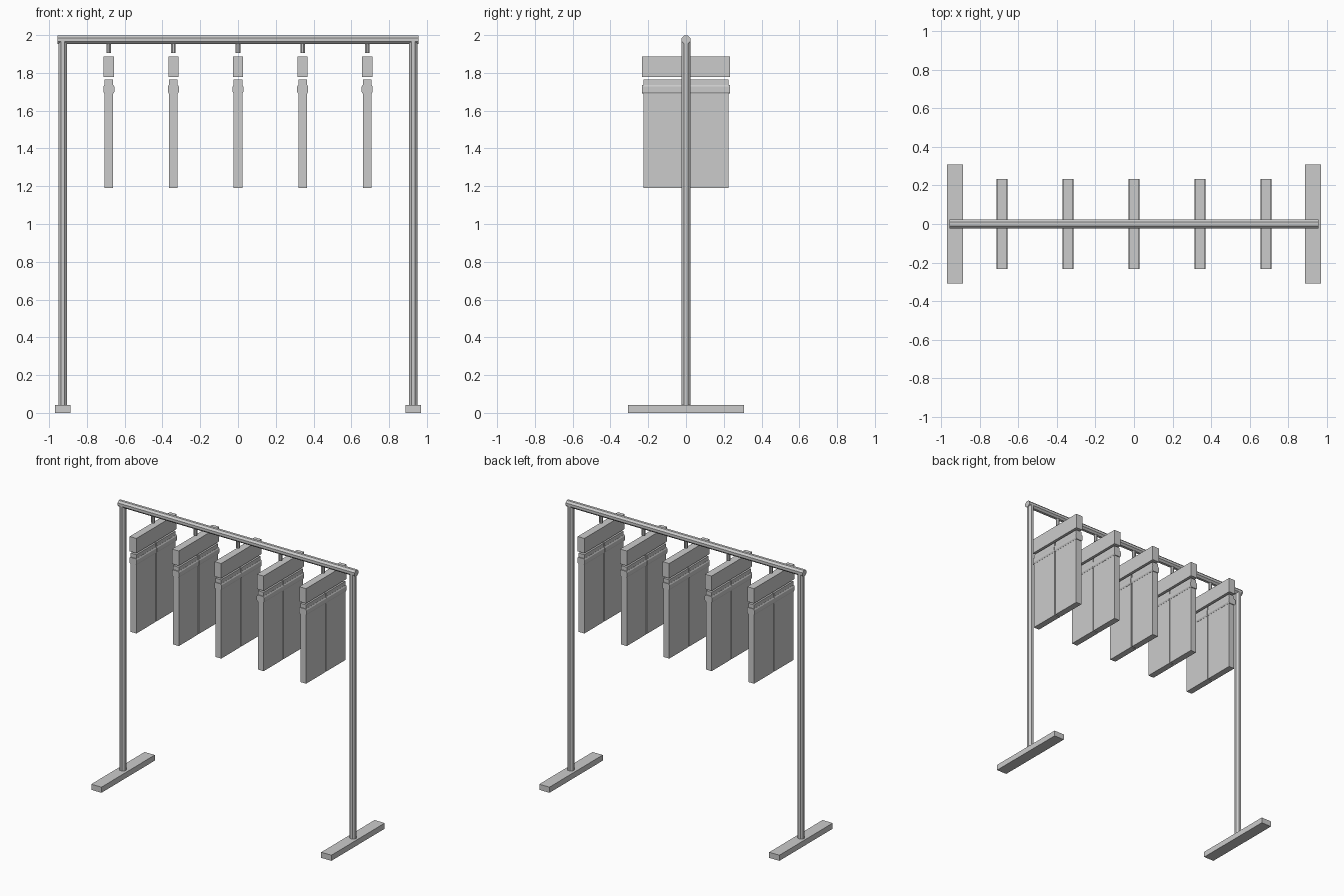
import bpy, bmesh
from math import pi
from mathutils import Matrix

if "Cube" in bpy.data.objects:
    bpy.data.objects.remove(bpy.data.objects["Cube"])


def mesh_object(name, bm):
    bmesh.ops.recalc_face_normals(bm, faces=bm.faces)
    me = bpy.data.meshes.new(name)
    bm.to_mesh(me)
    bm.free()
    ob = bpy.data.objects.new(name, me)
    bpy.context.collection.objects.link(ob)
    return ob


def box(name, lo, hi):
    bm = bmesh.new()
    size = [b - a for a, b in zip(lo, hi)]
    mid = [(a + b) / 2 for a, b in zip(lo, hi)]
    bmesh.ops.create_cube(bm, size=1, matrix=Matrix.Translation(mid) @ Matrix.Diagonal((*size, 1)))
    return mesh_object(name, bm)


def tube(name, center, radius, length, axis='Z'):
    # eight-sided bar with flats facing the axes
    bm = bmesh.new()
    m = Matrix.Translation(center)
    if axis == 'X':
        m = m @ Matrix.Rotation(pi / 2, 4, 'Y')
    m = m @ Matrix.Rotation(pi / 8, 4, 'Z')
    bmesh.ops.create_cone(bm, cap_ends=True, segments=8, radius1=radius,
                          radius2=radius, depth=length, matrix=m)
    return mesh_object(name, bm)


def prism(name, profile, x, y0, y1):
    # xz profile extruded along y
    bm = bmesh.new()
    f = bm.faces.new([bm.verts.new((x + px, y0, pz)) for px, pz in profile])
    ext = bmesh.ops.extrude_face_region(bm, geom=[f])
    verts = [g for g in ext['geom'] if isinstance(g, bmesh.types.BMVert)]
    bmesh.ops.translate(bm, verts=verts, vec=(0, y1 - y0, 0))
    return mesh_object(name, bm)


# Frame: rail, posts and feet
tube("top_rail", (0, 0, 1.9765), 0.0245, 1.91, 'X')
for side, s in (("left", -1), ("right", 1)):
    tube(side + "_post", (s * 0.928, 0, 1.005), 0.0245, 1.95)
    x = s * 0.927
    box(side + "_foot", (x - 0.041, -0.307, 0), (x + 0.041, 0.307, 0.041))

# Waistband section with chamfered corners
band = [(-0.029, 1.700), (-0.024, 1.690), (0.024, 1.690), (0.029, 1.700),
        (0.029, 1.727), (0.024, 1.736), (-0.024, 1.736), (-0.029, 1.727)]

# Five hanging garments
for i in range(5):
    x = (i - 2) * 0.342
    tube(f"hook_stem_{i}", (x, 0, 1.935), 0.013, 0.06)
    box(f"hanger_bar_{i}", (x - 0.027, -0.232, 1.778), (x + 0.027, 0.232, 1.886))
    for side, s in (("front", -1), ("back", 1)):
        y0, y1 = sorted((s * 0.004, s * 0.226))
        box(f"{side}_leg_{i}", (x - 0.023, y0, 1.19), (x + 0.023, y1, 1.764))
        y0, y1 = sorted((s * 0.001, s * 0.232))
        prism(f"{side}_band_{i}", band, x, y0, y1)
